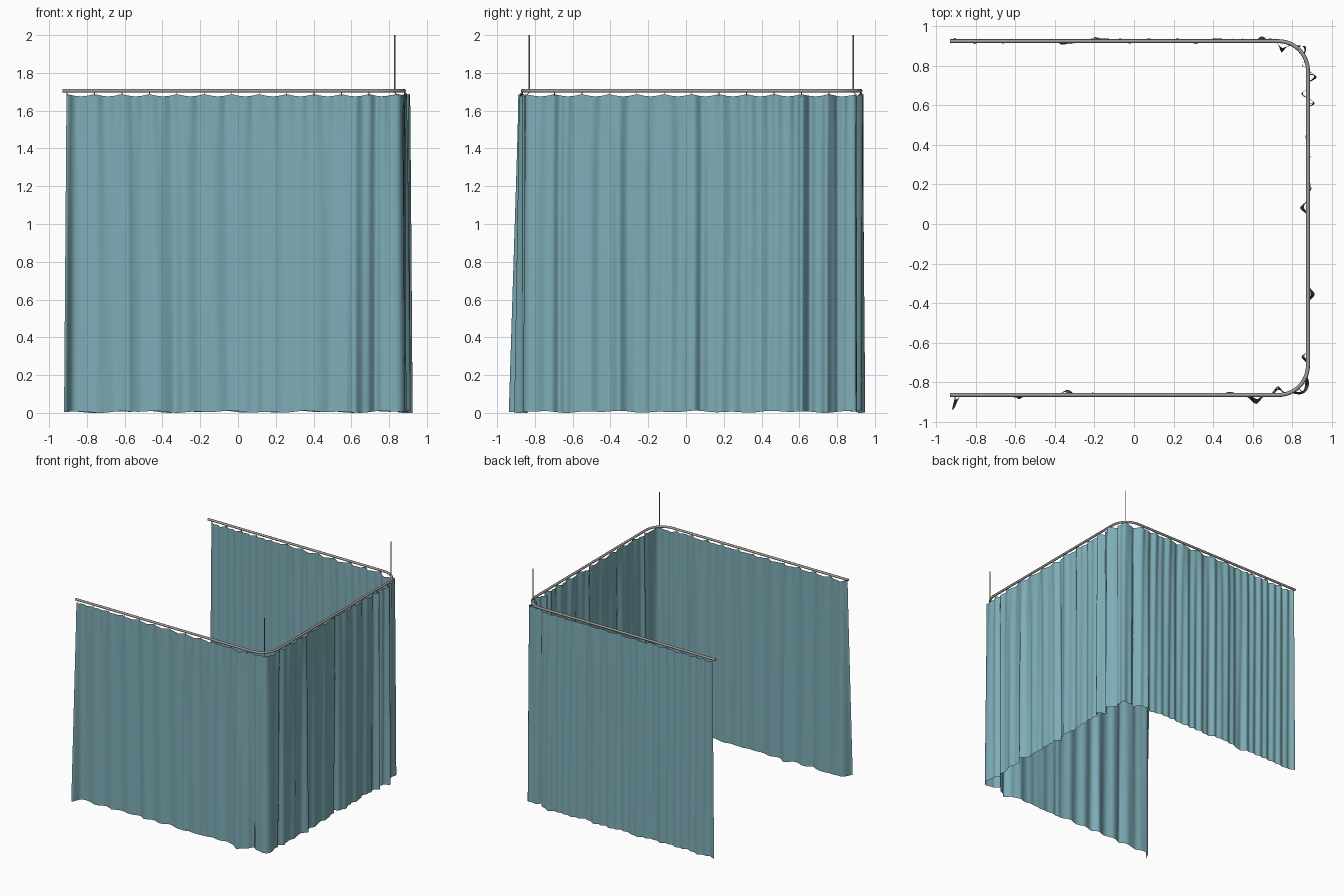
import bpy, bmesh, math, random
from mathutils import Vector

if "Cube" in bpy.data.objects:
    bpy.data.objects.remove(bpy.data.objects["Cube"])

random.seed(4)
X0, X1, YB, YF, R = -0.93, 0.88, 0.925, -0.865, 0.15
RAIL_Z, TOP_Z = 1.705, 1.685


def material(name, rgb):
    m = bpy.data.materials.new(name)
    m.diffuse_color = (*rgb, 1)
    m.use_nodes = True
    m.node_tree.nodes["Principled BSDF"].inputs["Base Color"].default_value = m.diffuse_color
    return m


TEAL = material("teal cloth", (0.21, 0.42, 0.475))
METAL = material("warm grey metal", (0.37, 0.335, 0.30))

# U-shaped track: straight back, rounded corner, side, rounded corner, straight front
LONG = X1 - R - X0
ARC = R * math.pi / 2
SIDE = YB - YF - 2 * R
TOTAL = 2 * LONG + 2 * ARC + SIDE


def track(s):
    """Position and outward normal at distance s along the track."""
    if s < LONG:
        return Vector((X0 + s, YB, 0)), Vector((0, 1, 0))
    s -= LONG
    if s < ARC:
        n = Vector((math.sin(s / R), math.cos(s / R), 0))
        return Vector((X1 - R, YB - R, 0)) + n * R, n
    s -= ARC
    if s < SIDE:
        return Vector((X1, YB - R - s, 0)), Vector((1, 0, 0))
    s -= SIDE
    if s < ARC:
        n = Vector((math.cos(s / R), -math.sin(s / R), 0))
        return Vector((X1 - R, YF + R, 0)) + n * R, n
    s -= ARC
    return Vector((X1 - R - s, YF, 0)), Vector((0, -1, 0))


def back(x): return x - X0
def side(y): return LONG + ARC + YB - R - y
def front(x): return LONG + 2 * ARC + SIDE + X1 - R - x


def tube(name, points, radius, mat):
    cu = bpy.data.curves.new(name, 'CURVE')
    cu.dimensions = '3D'
    cu.bevel_depth, cu.bevel_resolution, cu.use_fill_caps = radius, 2, True
    sp = cu.splines.new('POLY')
    sp.points.add(len(points) - 1)
    for p, co in zip(sp.points, points):
        p.co = (*co, 1)
    sp.use_smooth = True
    cu.materials.append(mat)
    ob = bpy.data.objects.new(name, cu)
    bpy.context.collection.objects.link(ob)
    return ob


# Rail
stops = [0.0] + [LONG + ARC * i / 12 for i in range(13)]
stops += [LONG + ARC + SIDE + ARC * i / 12 for i in range(13)] + [TOTAL]
tube("rail", [track(s)[0] + Vector((0, 0, RAIL_Z)) for s in stops], 0.010, METAL)

# Ceiling rods at the two corners
for name, y in (("back_ceiling_rod", 0.885), ("front_ceiling_rod", -0.83)):
    tube(name, [(0.83, y, RAIL_Z), (0.83, y, 2.0)], 0.004, METAL)

# Deep folds: position, outward depth, half width, share of the depth kept at the top
FOLDS = [
    (back(-0.35), -0.018, 0.03, 0.5), (back(-0.17), 0.025, 0.04, 0.4),
    (back(0.15), 0.012, 0.03, 0.5), (back(0.45), 0.018, 0.04, 0.5),
    (back(0.65), 0.018, 0.03, 0.6), (back(0.76), -0.052, 0.026, 0.7),
    (LONG + 0.13, 0.035, 0.022, 0.8), (LONG + 0.20, -0.03, 0.018, 0.8),
    (side(0.74), 0.045, 0.022, 0.8), (side(0.66), -0.036, 0.020, 0.7),
    (side(0.61), 0.032, 0.018, 0.7), (side(0.17), 0.018, 0.025, 0.5),
    (side(0.08), -0.042, 0.028, 0.5), (side(-0.35), 0.026, 0.03, 0.4),
    (side(-0.67), -0.038, 0.024, 0.6), (LONG + ARC + SIDE + 0.12, 0.04, 0.05, 0.5),
    (front(0.73), -0.05, 0.03, 0.5), (front(0.62), -0.0 + 0.045, 0.035, 0.4),
    (front(0.48), -0.015, 0.03, 0.3), (front(0.10), 0.012, 0.02, 0.3),
    (front(-0.33), -0.018, 0.03, 0.4), (front(-0.58), 0.012, 0.02, 0.4),
    (front(-0.905), 0.07, 0.022, 0.25),
]
# Gentle random ripples that fade in and out with height
RIPPLES = [(random.uniform(28, 95), random.uniform(0, 6.3), random.uniform(-0.35, 0.35))
           for _ in range(6)]
HOOKS = 37
PITCH = (TOTAL - 0.05) / (HOOKS - 1)


def offset(s, h):
    """Outward cloth displacement; h is 0 at the hem and 1 at the top."""
    d = sum(math.sin(s * f + p + k * h * 5) for f, p, k in RIPPLES) * 0.0030
    d += 0.004 * h ** 8 * math.sin(s * 2 * math.pi / PITCH * 2)   # gathers at the heading
    for c, depth, width, keep in FOLDS:
        d += depth * (1 - (1 - keep) * h) * math.exp(-((s - c) / width) ** 2)
    return d


# Curtain sheet
bm = bmesh.new()
COLS, ROWS = 720, 20
grid = []
for i in range(COLS + 1):
    s = 0.022 + (TOTAL - 0.044) * i / COLS
    hook = abs(math.sin(math.pi * (s - 0.025) / PITCH))
    low = 0.006 + 0.006 * math.sin(s * 9) * math.sin(s * 23 + 1)
    high = TOP_Z + 0.003 - 0.012 * hook
    p, n = track(s)
    along = Vector((n.y, -n.x, 0))
    column = []
    for j in range(ROWS + 1):
        h = j / ROWS
        # the free ends spread slightly toward the hem
        spread = 0.016 * (1 - h) * (math.exp(-(TOTAL - s) / 0.1) - math.exp(-s / 0.1))
        co = p + n * offset(s, h) + along * spread
        co.z = low + (high - low) * h
        column.append(bm.verts.new(co))
    grid.append(column)
for a, b in zip(grid, grid[1:]):
    for j in range(ROWS):
        bm.faces.new((a[j], a[j + 1], b[j + 1], b[j])).smooth = True
me = bpy.data.meshes.new("curtain")
bm.to_mesh(me)
bm.free()
me.materials.append(TEAL)
bpy.context.collection.objects.link(bpy.data.objects.new("curtain", me))

# Hooks between rail and cloth
for i in range(HOOKS):
    s = 0.025 + PITCH * i
    p, n = track(s)
    q = p + n * offset(s, 1)
    tube("hook_%02d" % i, [(p.x, p.y, RAIL_Z - 0.006), (q.x, q.y, TOP_Z - 0.008)], 0.002, METAL)
